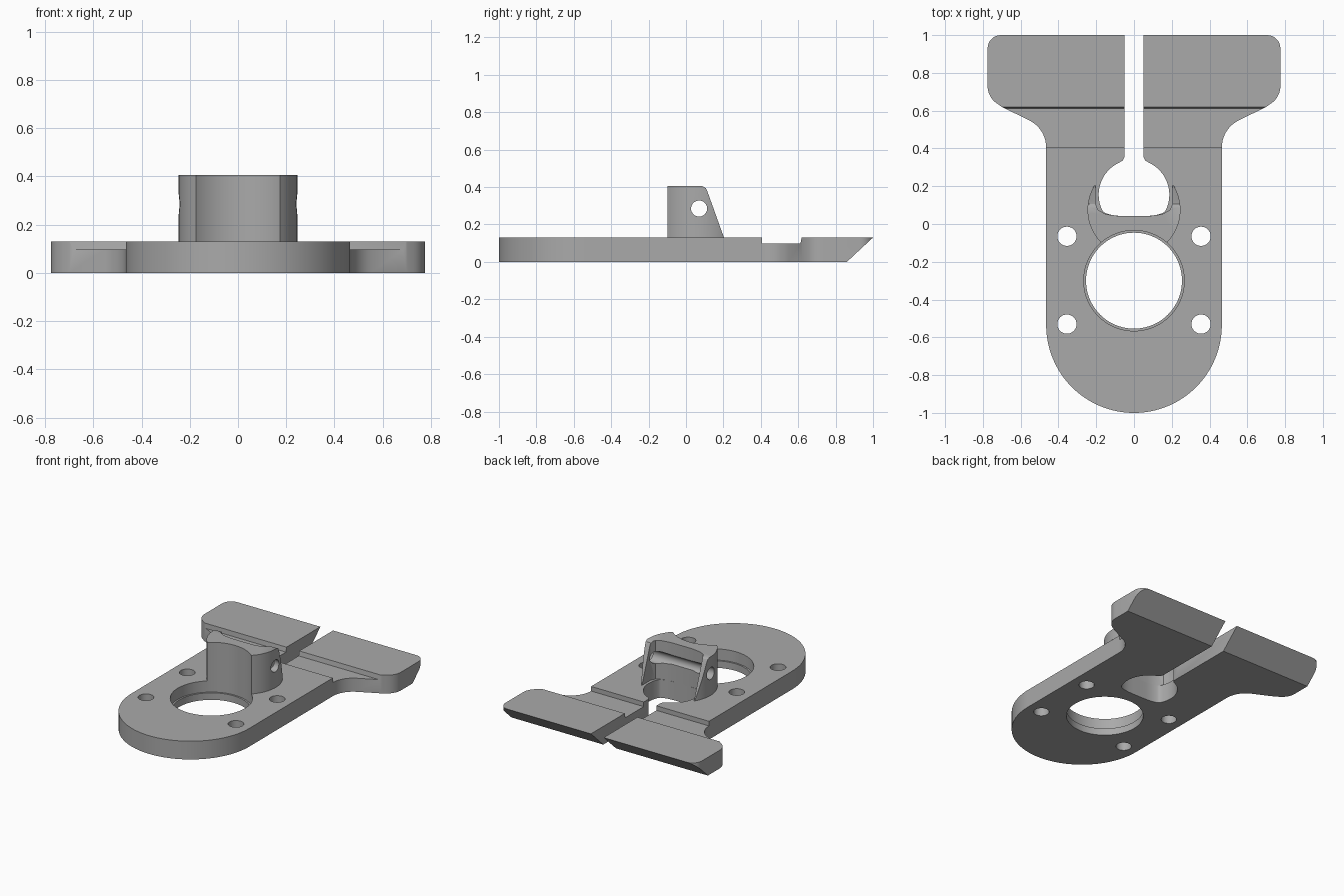
import bpy, bmesh, math
from mathutils import Matrix

if "Cube" in bpy.data.objects:
    bpy.data.objects.remove(bpy.data.objects["Cube"])

grey = bpy.data.materials.new("plain grey")
grey.use_nodes = True
grey.diffuse_color = (0.4, 0.4, 0.4, 1)
grey.node_tree.nodes["Principled BSDF"].inputs["Base Color"].default_value = (0.4, 0.4, 0.4, 1)

TOP, POST_TOP = 0.13, 0.405


def prism(name, pts, lo, hi, axis="z"):
    """Extrude a profile along z, or a (y, z) profile along x."""
    bm = bmesh.new()
    place = (lambda p, h: (p[0], p[1], h)) if axis == "z" else (lambda p, h: (h, p[0], p[1]))
    low = [bm.verts.new(place(p, lo)) for p in pts]
    high = [bm.verts.new(place(p, hi)) for p in pts]
    bm.faces.new(low[::-1])
    bm.faces.new(high)
    for i in range(len(pts)):
        j = (i + 1) % len(pts)
        bm.faces.new((low[i], low[j], high[j], high[i]))
    bmesh.ops.recalc_face_normals(bm, faces=bm.faces)
    mesh = bpy.data.meshes.new(name)
    bm.to_mesh(mesh)
    bm.free()
    mesh.materials.append(grey)
    obj = bpy.data.objects.new(name, mesh)
    bpy.context.collection.objects.link(obj)
    return obj


def arc(cx, cy, r, start, end, n):
    angles = [math.radians(start + (end - start) * i / n) for i in range(n + 1)]
    return [(cx + r * math.cos(a), cy + r * math.sin(a)) for a in angles]


def circle(cx, cy, r, n=64):
    return arc(cx, cy, r, 0, 360, n)[:-1]


def combine(target, tool, operation="DIFFERENCE"):
    mod = target.modifiers.new("combine", "BOOLEAN")
    mod.operation, mod.solver, mod.object = operation, "EXACT", tool
    bpy.context.view_layer.objects.active = target
    bpy.ops.object.modifier_apply(modifier=mod.name)
    bpy.data.objects.remove(tool)


# Plate outline: round front, straight flanks, flared head
half = (arc(0, -0.535, 0.465, -90, 0, 32)
        + arc(0.625, 0.405, 0.16, 180, 117, 10)
        + [(0.70, 0.62)]
        + arc(0.665, 0.73, 0.11, -55, 0, 8)
        + arc(0.705, 0.93, 0.07, 0, 90, 8))
outline = half + [(-x, y) for x, y in half[:0:-1]]
body = prism("mounting_bracket", outline, 0, TOP)

# Cross groove and sloping underside of the head
combine(body, prism("groove_cutter", [(0.405, 0.097), (0.612, 0.097), (0.622, 0.15), (0.405, 0.15)], -1, 1, "x"))
combine(body, prism("slope_cutter", [(0.86, 0), (0.84, -0.02), (1.1, -0.02), (1.1, 0.223)], -1, 1, "x"))

# Upright post: round outside, open pocket at the back, sloping arms
post = prism("post", circle(0, 0.075, 0.246, 80), 0.06, POST_TOP)
pocket = [(0.205, 0.5), (-0.205, 0.5), (-0.205, 0.11), (-0.19, 0.075), (-0.15, 0.052), (-0.08, 0.042),
          (0.08, 0.042), (0.15, 0.052), (0.19, 0.075), (0.205, 0.11)]
combine(post, prism("pocket_cutter", pocket, 0, 1))
combine(post, prism("arm_cutter", [(0.228, 0.06), (0.115, 0.375), (0.105, 0.395), (0.085, 0.406),
                                   (0.085, 0.5), (0.5, 0.5), (0.5, 0.06)], -1, 1, "x"))
combine(post, prism("pin_cutter", circle(0.07, 0.285, 0.043, 32), -1, 1, "x"))
combine(body, post, "UNION")

# Large stepped bore
combine(body, prism("bore_cutter", circle(0, -0.3, 0.254, 80), -1, 1))
combine(body, prism("step_cutter", circle(0, -0.3, 0.266, 80), 0.05, 1))

# Keyhole behind the post with its slot
keyhole = [(x, max(y, 0.042 + 0.02 * (x / 0.16) ** 4)) for x, y in arc(0, 0.155, 0.187, 118, 422, 72)]
keyhole += [(0.06, 0.335), (0.05, 0.355), (0.05, 1.2), (-0.05, 1.2), (-0.05, 0.355), (-0.06, 0.335)]
combine(body, prism("keyhole_cutter", keyhole, -1, TOP + 0.05))

# Four screw holes
for x in (-0.355, 0.355):
    for y in (-0.53, -0.065):
        combine(body, prism("screw_cutter", circle(x, y, 0.051, 32), -1, 1))

bpy.ops.object.select_all(action="DESELECT")
body.select_set(True)
bpy.context.view_layer.objects.active = body
bpy.ops.object.shade_smooth_by_angle(angle=math.radians(30))
